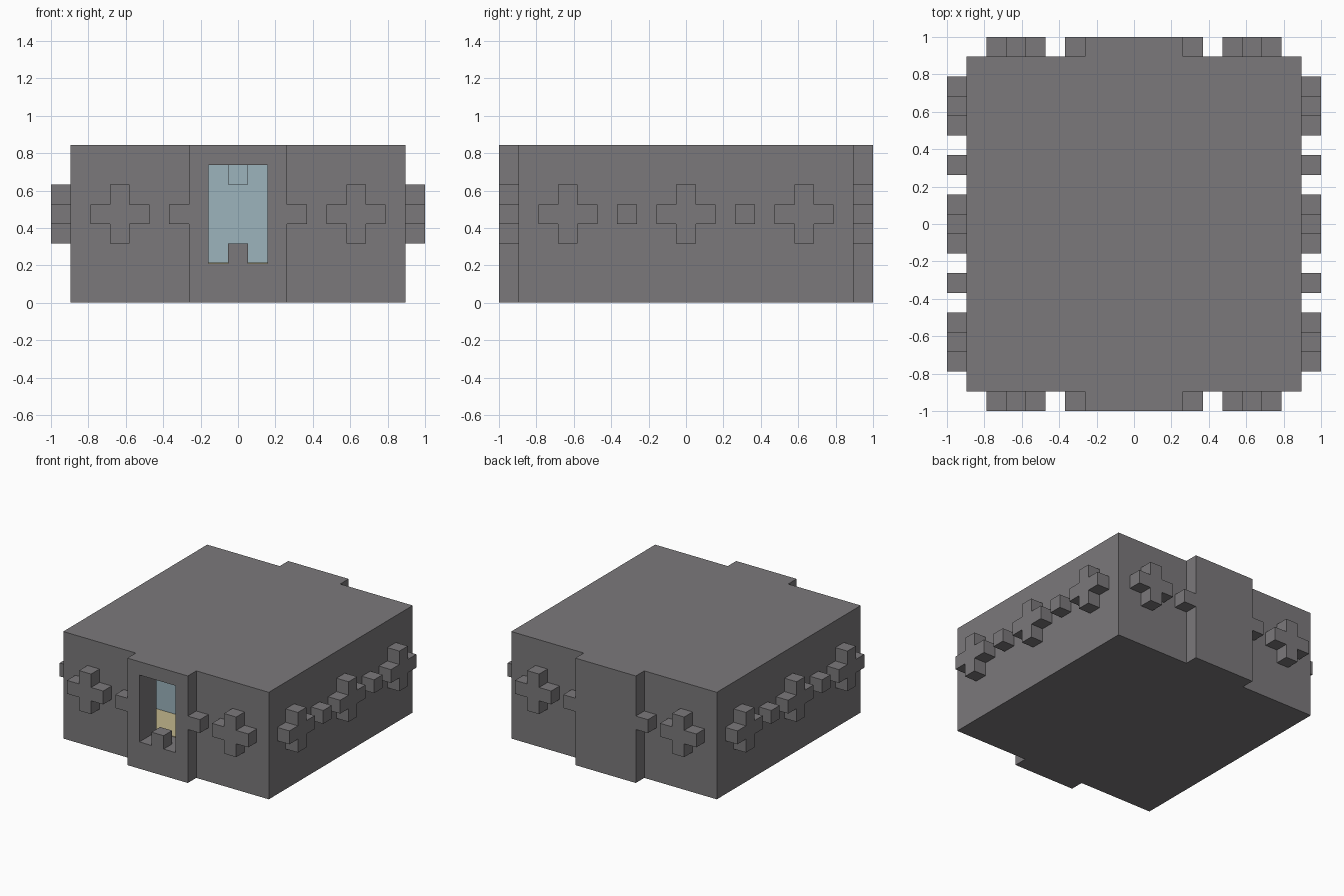
import bpy, bmesh
from math import pi
from mathutils import Matrix, Vector

cube = bpy.data.objects.get("Cube")
if cube:
    bpy.data.objects.remove(cube, do_unlink=True)

U = 2 / 19  # one block


def material(name, rgb):
    m = bpy.data.materials.new(name)
    m.use_nodes = True
    color = (*[(c / 255) ** 2.2 for c in rgb], 1)
    m.diffuse_color = color
    m.node_tree.nodes["Principled BSDF"].inputs["Base Color"].default_value = color
    return m


stone = material("grey stone", (122, 120, 122))
blue = material("pale blue", (155, 178, 187))
tan = material("tan floor", (192, 180, 139))


def prism(name, outline, low, high, mat, turn=Matrix()):
    """Extrude a flat outline, in blocks, from low to high, then turn it."""
    bm = bmesh.new()
    face = bm.faces.new([bm.verts.new((a, b, low)) for a, b in outline])
    new = bmesh.ops.extrude_face_region(bm, geom=[face])["geom"]
    bmesh.ops.translate(bm, vec=(0, 0, high - low),
                        verts=[v for v in new if isinstance(v, bmesh.types.BMVert)])
    bm.transform(Matrix.Scale(U, 4) @ turn)
    bmesh.ops.recalc_face_normals(bm, faces=bm.faces)
    mesh = bpy.data.meshes.new(name)
    bm.to_mesh(mesh)
    bm.free()
    mesh.materials.append(mat)
    obj = bpy.data.objects.new(name, mesh)
    bpy.context.collection.objects.link(obj)
    return obj


def rect(x0, x1, y0, y1):
    return [(x0, y0), (x1, y0), (x1, y1), (x0, y1)]


def quarter(n):
    return Matrix.Rotation(n * pi / 2, 4, "Z")


# Main body with a porch at the front and back
W, P, E = 8.5, 2.5, 9.5
half = [(-W, -W), (-P, -W), (-P, -E), (P, -E), (P, -W), (W, -W)]
body = prism("main_body", half + [(-x, -y) for x, y in half], 0, 8, stone)

# Each window opens into a small room
R, D = 4.5, 7.5
room = [(-1.5, -10), (1.5, -10), (1.5, -D), (R, -D),
        (R, -R), (-R, -R), (-R, -D), (-1.5, -D)]
for side, n in (("front", 0), ("back", 2)):
    turn = quarter(n)
    cutter = prism(side + "_room_cutter", room, 2, 7, stone, turn)
    cutter.hide_render = True
    cutter.hide_set(True)
    cut = body.modifiers.new(side + "_room", "BOOLEAN")
    cut.operation = "DIFFERENCE"
    cut.solver = "EXACT"
    cut.object = cutter
    # Room lining
    t = 0.04
    prism(side + "_room_floor", rect(-R, R, -D, -R), 2, 2 + t, tan, turn)
    prism(side + "_room_wall", rect(-R, R, -R - t, -R), 2, 7, blue, turn)
    for s in (-1, 1):
        x = sorted((s * R, s * (R - t)))
        prism(side + "_room_end_wall", rect(*x, -D, -R), 2, 7, blue, turn)
    # Blocks at the sill and behind the lintel
    prism(side + "_sill_block", rect(-.5, .5, -E, -W), 2, 3, stone, turn)
    prism(side + "_lintel_block", rect(-.5, .5, -D, -D + 1), 6, 7, blue, turn)

bpy.context.view_layer.objects.active = body
for mod in list(body.modifiers):
    bpy.ops.object.modifier_apply(modifier=mod.name)
for obj in [o for o in bpy.data.objects if o.name.endswith("_cutter")]:
    bpy.data.objects.remove(obj, do_unlink=True)

# Raised crosses and studs on all four walls
arm = [(.5, .5), (.5, 1.5), (-.5, 1.5)]
cross = [(v.x, v.y) for n in range(4)
         for v in (quarter(n) @ Vector((*p, 0)) for p in arm)]
upright = Matrix.Rotation(pi / 2, 4, "X")
walls = (("front", 0, (-6, 6)), ("left", 1, (-6, 0, 6)),
         ("back", 2, (-6, 6)), ("right", 3, (-6, 0, 6)))
for side, n, crosses in walls:
    for x in crosses:
        place = quarter(n) @ Matrix.Translation((x, 0, 4.5)) @ upright
        prism(side + "_cross", cross, W, E, stone, place)
    for x in (-3, 3):
        prism(side + "_stud", rect(x - .5, x + .5, -E, -W), 4, 5, stone, quarter(n))
